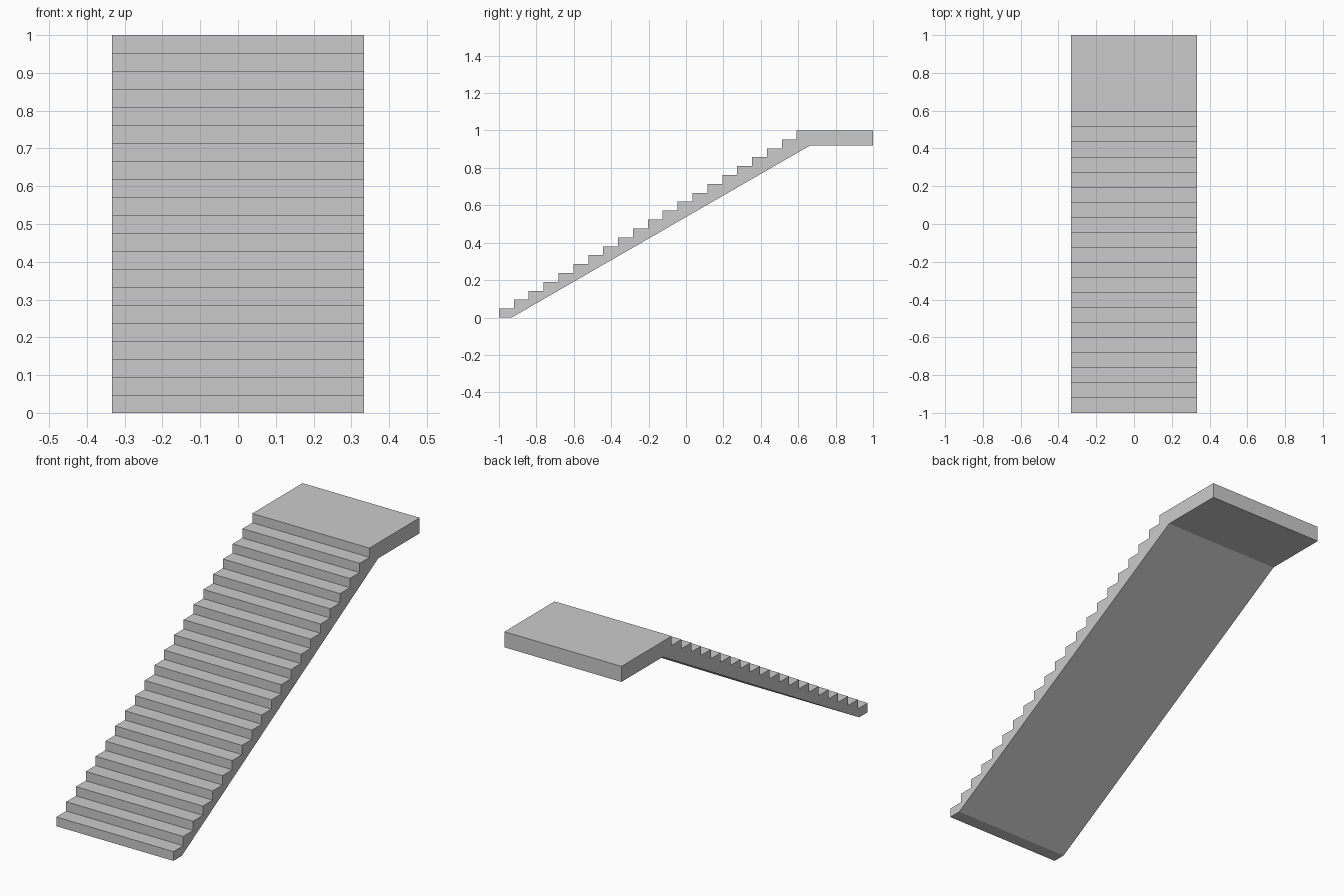
import bpy, bmesh

if "Cube" in bpy.data.objects:
    bpy.data.objects.remove(bpy.data.objects["Cube"])

HALF_W = 0.333
RISERS = 21
RISE = 1.0 / RISERS
TREAD = 1.592 / (RISERS - 1)

# Side profile (y, z): stepped top, landing, sloped underside
profile = []
for i in range(RISERS):
    y = -1 + i * TREAD
    profile += [(y, i * RISE), (y, (i + 1) * RISE)]
profile += [(1, 1), (1, 0.92), (0.664, 0.92), (-0.932, 0)]

# Extrude the profile across the width
bm = bmesh.new()
face = bm.faces.new([bm.verts.new((-HALF_W, y, z)) for y, z in profile])
ext = bmesh.ops.extrude_face_region(bm, geom=[face])
moved = [g for g in ext["geom"] if isinstance(g, bmesh.types.BMVert)]
bmesh.ops.translate(bm, verts=moved, vec=(2 * HALF_W, 0, 0))
bmesh.ops.recalc_face_normals(bm, faces=bm.faces)

mesh = bpy.data.meshes.new("staircase_with_landing")
bm.to_mesh(mesh)
bm.free()
stairs = bpy.data.objects.new("staircase_with_landing", mesh)
bpy.context.collection.objects.link(stairs)
